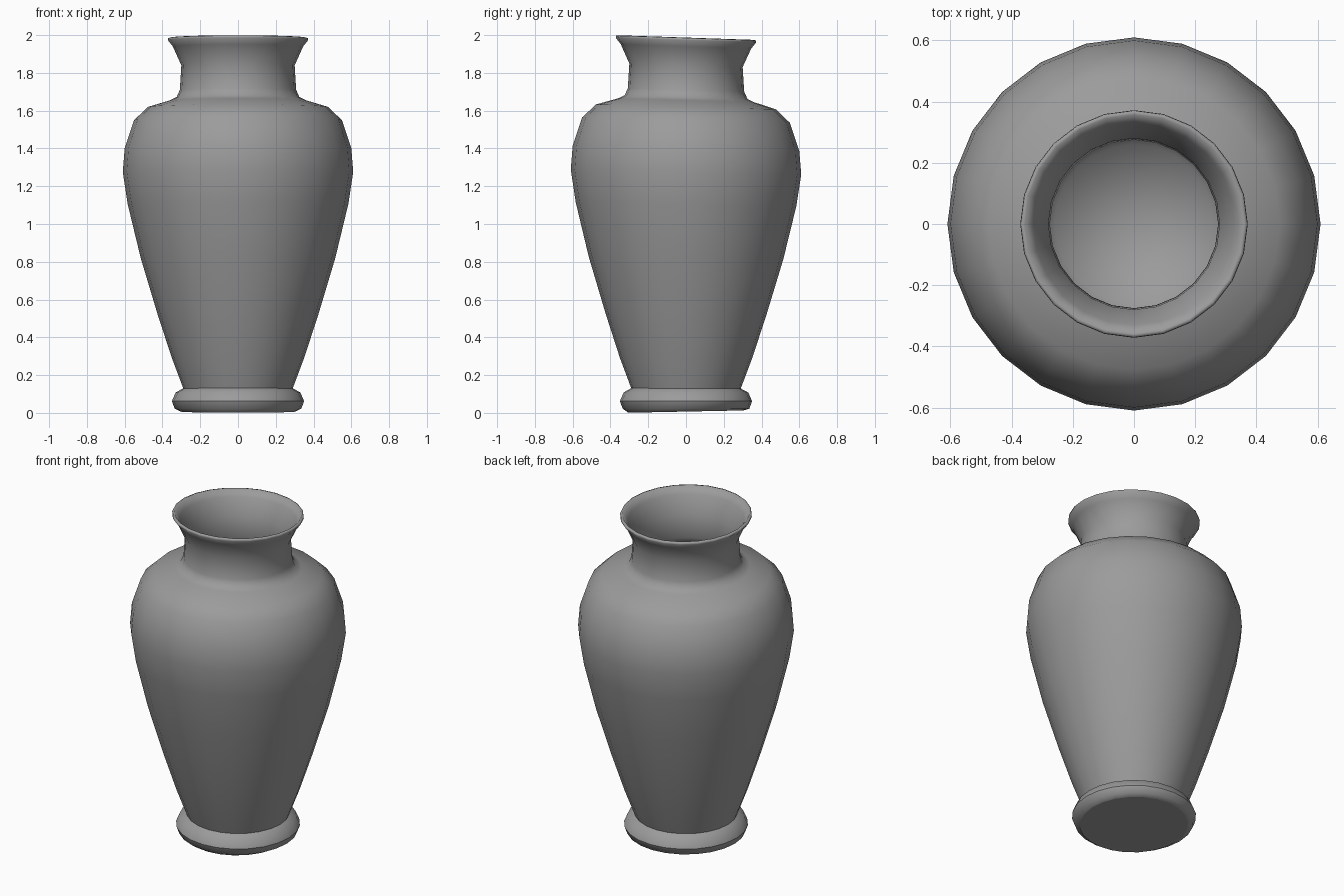
import bpy, bmesh, math

if "Cube" in bpy.data.objects:
    bpy.data.objects.remove(bpy.data.objects["Cube"], do_unlink=True)

SIDES = 24

clay = bpy.data.materials.new("grey clay")
clay.use_nodes = True
GREY = (0.33, 0.33, 0.33, 1)
clay.diffuse_color = GREY
clay.node_tree.nodes["Principled BSDF"].inputs["Base Color"].default_value = GREY


def lean(z):
    """Slight hand-thrown slope of each ring, growing towards the rim."""
    return 0.02 if z < 0.02 else -0.017 * z


def lathe(name, profile, sharp=()):
    """Spin (radius, height) points into a smooth surface; sharp lists creased rings."""
    bm = bmesh.new()
    rings = []
    for r, z in profile:
        count = SIDES if r > 0 else 1
        ring = []
        for i in range(count):
            a = 2 * math.pi * i / SIDES
            y = r * math.sin(a)
            ring.append(bm.verts.new((r * math.cos(a), y, z + lean(z) * y)))
        rings.append(ring)
    for low, high in zip(rings, rings[1:]):
        for i in range(SIDES):
            j = (i + 1) % SIDES
            if len(low) == 1:
                bm.faces.new((low[0], high[j], high[i]))
            elif len(high) == 1:
                bm.faces.new((low[i], low[j], high[0]))
            else:
                bm.faces.new((low[i], low[j], high[j], high[i]))
    for f in bm.faces:
        f.smooth = True
    for k in sharp:
        for i in range(SIDES):
            bm.edges.get((rings[k][i], rings[k][(i + 1) % SIDES])).smooth = False
    mesh = bpy.data.meshes.new(name)
    bm.to_mesh(mesh)
    bm.free()
    mesh.materials.append(clay)
    obj = bpy.data.objects.new(name, mesh)
    bpy.context.collection.objects.link(obj)
    return obj


# Foot: flat underside, rounded ring, creased round its middle
foot = [(0, 0.007), (0.305, 0.007), (0.335, 0.022), (0.35, 0.062),
        (0.33, 0.108), (0.29, 0.13)]
lathe("foot", foot, sharp=(1, 3))

# Outer wall: tapered body, round shoulder, neck and flared lip
outer = [(0.29, 0.13), (0.35, 0.29), (0.425, 0.52), (0.515, 0.82),
         (0.584, 1.105), (0.61, 1.275), (0.6, 1.4), (0.55, 1.55),
         (0.476, 1.62), (0.36, 1.655), (0.325, 1.672), (0.308, 1.71),
         (0.3, 1.84), (0.345, 1.94), (0.372, 1.974), (0.37, 1.984)]
# Lip and inner wall, running down to a rounded floor
inner = [(0.358, 1.987), (0.33, 1.945), (0.28, 1.845), (0.275, 1.7),
         (0.3, 1.65), (0.46, 1.59), (0.525, 1.53), (0.57, 1.39),
         (0.58, 1.275), (0.55, 1.105), (0.48, 0.82), (0.39, 0.52),
         (0.32, 0.29), (0.26, 0.15), (0, 0.12)]
lathe("vase_body", outer + inner)
